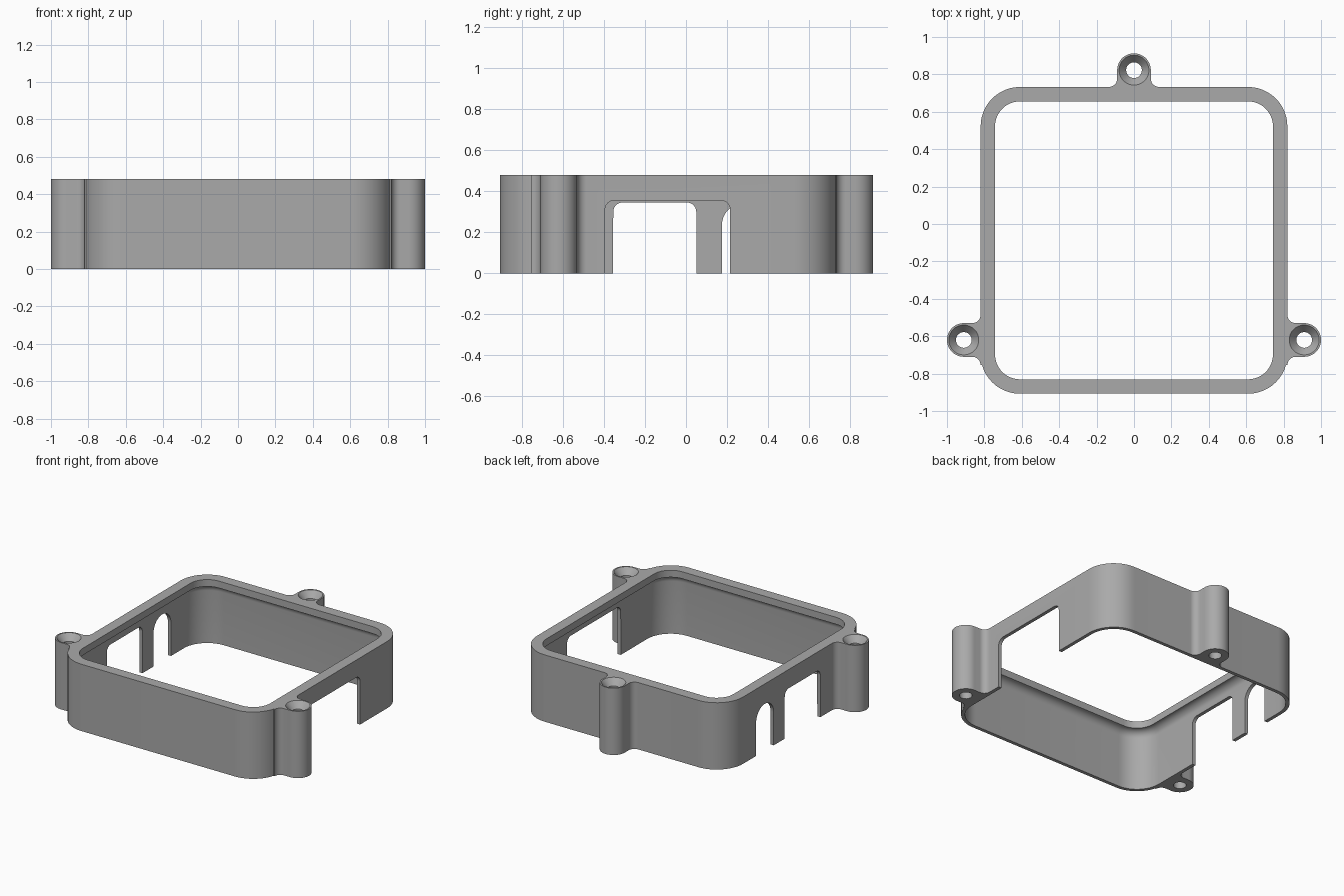
import bpy, bmesh
from math import pi, sin, cos
from mathutils import Matrix, Vector

if "Cube" in bpy.data.objects:
    bpy.data.objects.remove(bpy.data.objects["Cube"])

HEIGHT = 0.48
HALF = 0.82          # half width of the square frame
MID_Y = -0.0875      # frame centre in y
CORNER = 0.61        # corner arc centre, from the frame centre
WALL = 0.795         # inner half width of the thin wall
LIP = 0.743          # inner half width of the top lip

grey = bpy.data.materials.new("plain grey")
grey.use_nodes = True
colour = (0.4, 0.4, 0.4, 1)
grey.diffuse_color = colour
grey.node_tree.nodes["Principled BSDF"].inputs["Base Color"].default_value = colour


def arc(cx, cy, r, start, end, n=10):
    angles = [start + (end - start) * i / n for i in range(n + 1)]
    return [(cx + r * cos(a), cy + r * sin(a)) for a in angles]


def loft(name, loops, closed=False):
    """Skin a list of equal-length 3D loops; cap the ends or close into a ring."""
    bm = bmesh.new()
    rings = [[bm.verts.new(p) for p in loop] for loop in loops]
    pairs = list(zip(rings, rings[1:]))
    if closed:
        pairs.append((rings[-1], rings[0]))
    else:
        bm.faces.new(rings[0])
        bm.faces.new(rings[-1])
    count = len(rings[0])
    for a, b in pairs:
        for i in range(count):
            j = (i + 1) % count
            bm.faces.new((a[i], a[j], b[j], b[i]))
    bmesh.ops.recalc_face_normals(bm, faces=bm.faces)
    mesh = bpy.data.meshes.new(name)
    bm.to_mesh(mesh)
    bm.free()
    mesh.materials.append(grey)
    obj = bpy.data.objects.new(name, mesh)
    bpy.context.collection.objects.link(obj)
    return obj


def combine(target, tool, operation):
    """Apply a boolean and discard the tool."""
    mod = target.modifiers.new("join", "BOOLEAN")
    mod.operation, mod.solver, mod.object = operation, "EXACT", tool
    bpy.context.view_layer.objects.active = target
    bpy.ops.object.modifier_apply(modifier=mod.name)
    bpy.data.objects.remove(tool)


def rounded_square(half, z):
    pts = []
    for k, (sx, sy) in enumerate([(1, 1), (-1, 1), (-1, -1), (1, -1)]):
        pts += arc(sx * CORNER, MID_Y + sy * CORNER, half - CORNER,
                   k * pi / 2, (k + 1) * pi / 2, 12)
    return [(x, y, z) for x, y in pts]


# Frame: thin wall, filleted under a thicker top lip
fillet = WALL - LIP
section = [(HALF, 0), (HALF, HEIGHT), (LIP, HEIGHT)]
section += arc(LIP, 0.43 - fillet, fillet, pi / 2, 0, 8)
section += [(WALL, 0)]
frame = loft("frame", [rounded_square(h, z) for h, z in section], closed=True)


# Screw posts with filleted roots and countersunk holes
def add_post(name, origin, turn):
    r, f, root = 0.09, 0.045, -0.018
    outline = [(r + f, root)] + arc(r + f, f, f, -pi / 2, -pi, 8)
    outline += arc(0, r, r, 0, pi, 24)
    outline += arc(-r - f, f, f, 0, -pi / 2, 8) + [(-r - f, root)]
    place = Matrix.Translation(origin) @ Matrix.Rotation(turn, 4, "Z")

    def ring(points, z):
        return [place @ Vector((x, y, z)) for x, y in points]

    post = loft(name, [ring(outline, z) for z in (0, HEIGHT)])
    bore = [(0.042, -0.1), (0.042, HEIGHT - 0.045), (0.08, HEIGHT), (0.08, HEIGHT + 0.1)]
    loops = [ring(arc(0, r, rad, 0, 2 * pi, 32)[:-1], z) for rad, z in bore]
    combine(post, loft("bore", loops), "DIFFERENCE")
    combine(frame, post, "UNION")


add_post("back_post", (0, MID_Y + HALF, 0), 0)
add_post("left_post", (HALF, -0.62, 0), -pi / 2)
add_post("right_post", (-HALF, -0.62, 0), pi / 2)


# Side openings, rounded at the top and open at the bottom
def cut_opening(side, y0, y1, top, r):
    outline = [(y1, -0.1)] + arc(y1 - r, top - r, r, 0, pi / 2)
    outline += arc(y0 + r + 0.0005, top - r, r, pi / 2, pi) + [(y0, -0.1)]
    loops = [[(side * x, y, z) for y, z in outline] for x in (0.7, 0.9)]
    combine(frame, loft("opening", loops), "DIFFERENCE")


cut_opening(1, -0.395, 0.215, 0.355, 0.045)
cut_opening(-1, -0.355, 0.05, 0.345, 0.045)
cut_opening(-1, 0.175, 0.375, 0.337, 0.0995)

# Smooth the curves, keep the edges crisp
bpy.ops.object.select_all(action="DESELECT")
frame.select_set(True)
bpy.context.view_layer.objects.active = frame
bpy.ops.object.shade_smooth_by_angle(angle=pi / 6)
